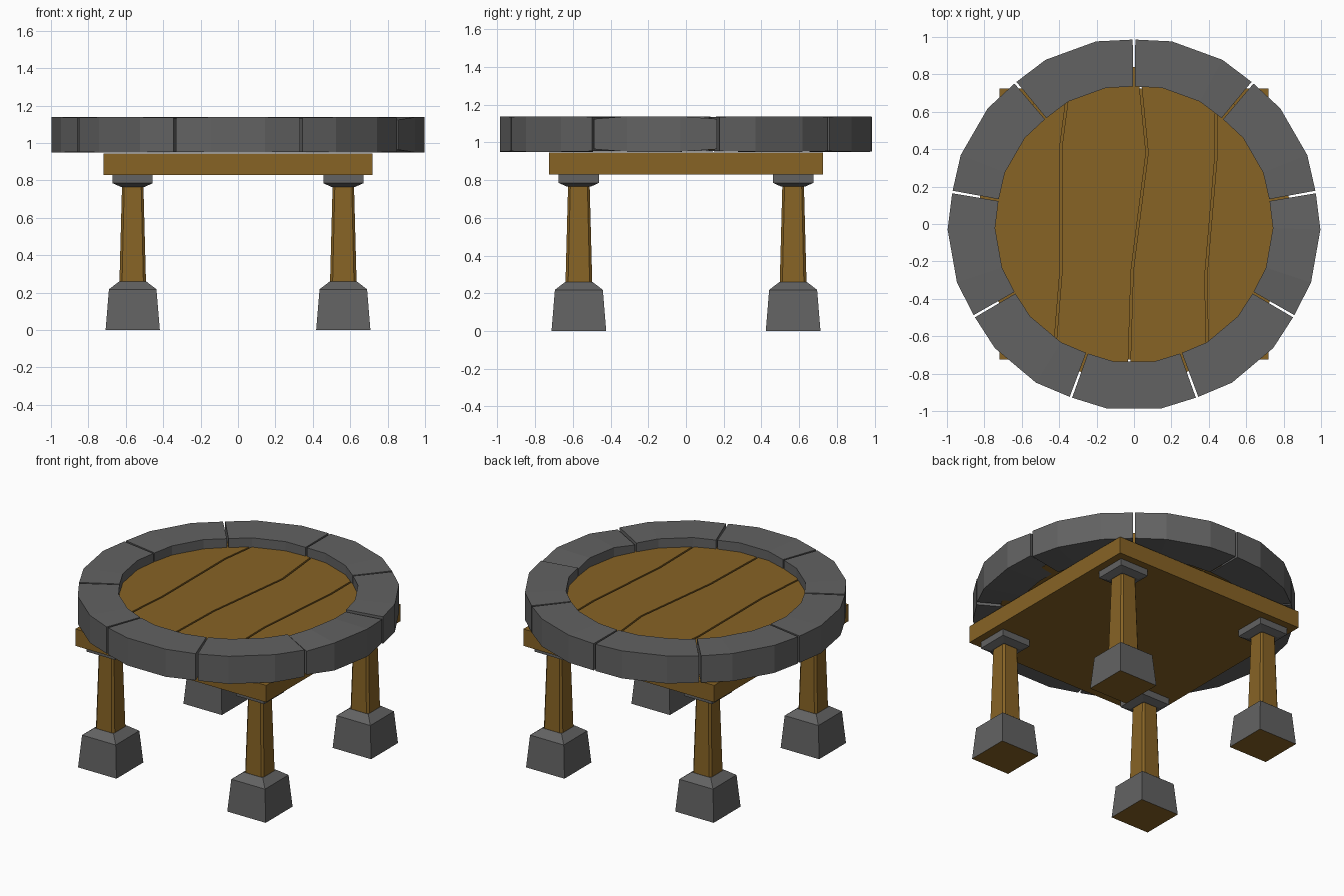
import bpy, bmesh, math

if "Cube" in bpy.data.objects:
    bpy.data.objects.remove(bpy.data.objects["Cube"])


def material(name, rgb):
    m = bpy.data.materials.new(name)
    m.diffuse_color = (*rgb, 1)
    m.use_nodes = True
    m.node_tree.nodes["Principled BSDF"].inputs["Base Color"].default_value = m.diffuse_color
    return m


STONE = material("grey stone", (0.122, 0.122, 0.122))
WOOD = material("brown wood", (0.242, 0.125, 0.0185))


def loft(name, rings, mats):
    """Solid through a stack of vertex rings, capped at both ends."""
    bm = bmesh.new()
    vs = [[bm.verts.new(p) for p in r] for r in rings]
    n = len(vs[0])
    for a, b in zip(vs, vs[1:]):
        for i in range(n):
            j = (i + 1) % n
            bm.faces.new((a[i], a[j], b[j], b[i]))
    bm.faces.new(vs[0][::-1])
    bm.faces.new(vs[-1])
    bmesh.ops.recalc_face_normals(bm, faces=bm.faces)
    me = bpy.data.meshes.new(name)
    bm.to_mesh(me)
    bm.free()
    for m in mats:
        me.materials.append(m)
    ob = bpy.data.objects.new(name, me)
    bpy.context.collection.objects.link(ob)
    return ob


def square(cx, cy, h, z, c=0.0):
    """Square ring, with corners cut by c if given."""
    if not c:
        pts = [(-h, -h), (h, -h), (h, h), (-h, h)]
    else:
        k = h - c
        pts = [(-k, -h), (k, -h), (h, -k), (h, k), (k, h), (-k, h), (-h, k), (-h, -k)]
    return [(cx + x, cy + y, z) for x, y in pts]


def polar(r, deg):
    a = math.radians(deg)
    return r * math.cos(a), r * math.sin(a)


# Legs: stone foot with wooden underside, tapered post, stone cap
for sx, side in ((-1, "left"), (1, "right")):
    for sy, end in ((-1, "front"), (1, "back")):
        x, y, tag = sx * 0.563, sy * 0.568, f"{end}_{side}"
        foot = loft(tag + "_foot", [square(x, y, h, z) for h, z in
                    ((0.145, 0), (0.127, 0.218), (0.072, 0.26))], [STONE, WOOD])
        for p in foot.data.polygons:
            if p.normal.z < -0.9:
                p.material_index = 1
        loft(tag + "_post", [square(x, y, 0.071, 0.255, 0.014),
                             square(x, y, 0.057, 0.78, 0.012)], [WOOD])
        loft(tag + "_cap", [square(x, y, h, z) for h, z in
             ((0.065, 0.766), (0.107, 0.785), (0.107, 0.832))], [STONE])

# Square slab under the top
loft("base_slab", [[(x * 0.72, y * 0.725, z) for x, y in
     ((-1, -1), (1, -1), (1, 1), (-1, 1))] for z in (0.83, 0.945)], [WOOD])

# Ring of nine stones
for i in range(9):
    mid = -90 + 40 * i
    dip = 0.014 if i == 2 else 0.003
    rings = []
    for off, ro, ri, d in ((-19.6, 0.986, 0.735, dip), (-8.3, 0.997, 0.743, 0),
                           (8.3, 0.997, 0.743, 0), (19.6, 0.986, 0.735, dip)):
        o, n = polar(ro, mid + off), polar(ri, mid + off)
        lo, hi = 0.95 + d, 1.138 - d
        rings.append([(*n, lo), (*o, lo), (*o, hi), (*n, hi)])
    loft(f"rim_stone_{i + 1}", rings, [STONE])

# Planks: a disc split by crooked cracks
R, GAP = 0.84, 0.006
cracks = [[(-0.42, -0.62), (-0.39, -0.25), (-0.39, 0.42), (-0.36, 0.65)],
          [(-0.025, -0.73), (-0.01, -0.25), (0.07, 0.38), (0.035, 0.735)],
          [(0.39, -0.63), (0.385, -0.27), (0.44, 0.38), (0.44, 0.60)]]


def crack_line(c, shift):
    """Crack moved sideways, its ends stretched out to the disc edge."""
    pts = [(x + shift, y) for x, y in c]
    for k, s in ((0, -1), (-1, 1)):
        x = pts[k][0]
        pts[k:k + 1 or None] = [pts[k], (x, s * math.sqrt(R * R - x * x))][::s]
    return pts


def arc(a, b, steps=6):
    a, b = (math.atan2(p[1], p[0]) for p in (a, b))
    if a < b:
        b -= 2 * math.pi
    return [(R * math.cos(a + (b - a) * t / steps), R * math.sin(a + (b - a) * t / steps))
            for t in range(1, steps)]


for i in range(4):
    left = crack_line(cracks[i - 1], GAP) if i else None
    right = crack_line(cracks[i], -GAP) if i < 3 else None
    if left and right:
        outline = left + arc(left[-1], right[-1]) + right[::-1] + arc(right[0], left[0])
    elif right:
        outline = right[::-1] + arc(right[0], right[-1], 10)
    else:
        outline = left + arc(left[-1], left[0], 10)
    loft(f"plank_{i + 1}", [[(x, y, z) for x, y in outline] for z in (0.96, 1.075)], [WOOD])
